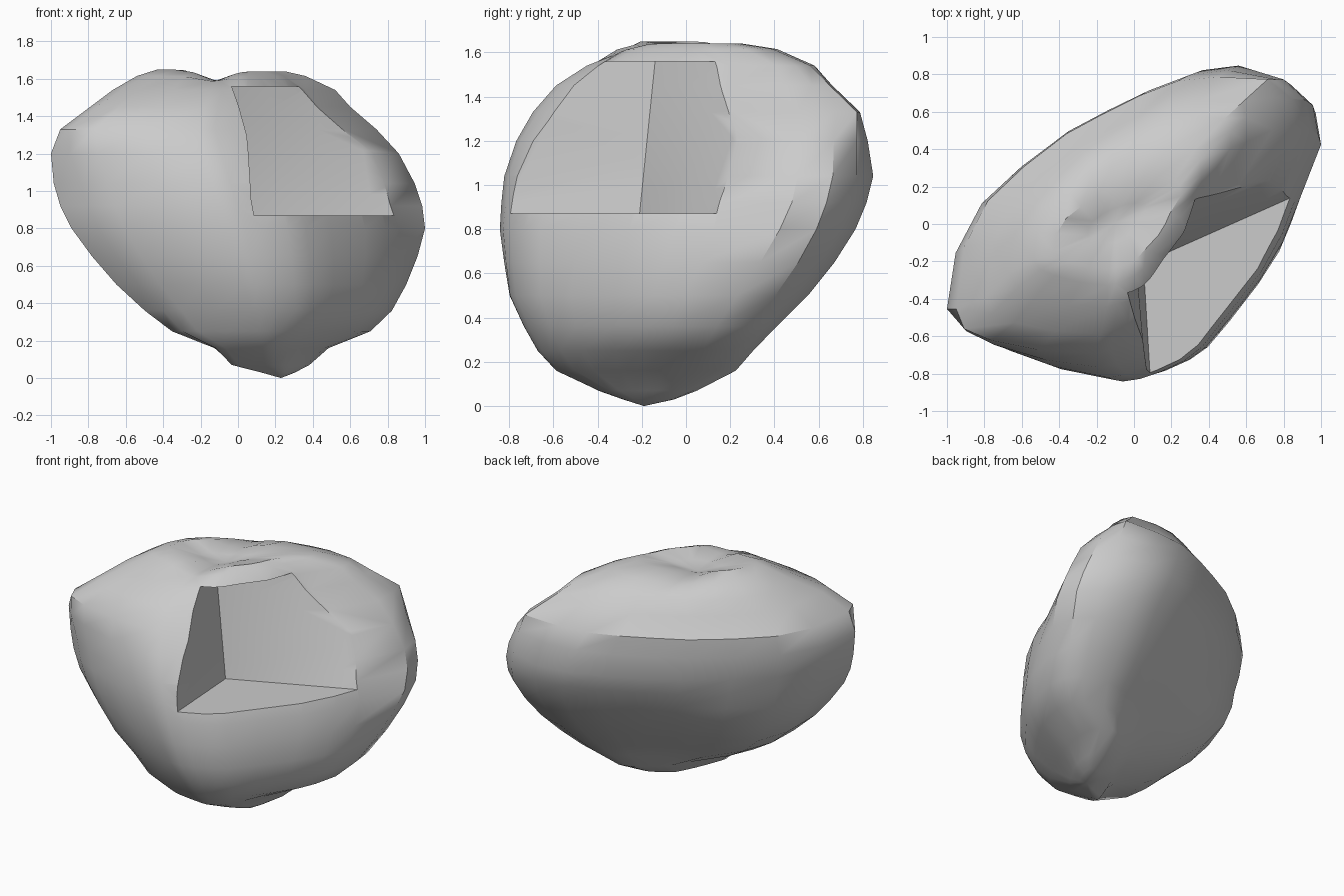
import bpy, bmesh
from math import exp

if "Cube" in bpy.data.objects:
    bpy.data.objects.remove(bpy.data.objects["Cube"])

# Plan outline of the fruit (widest contour seen from above)
OUTLINE = [(-1, -.47), (-.85, -.60), (-.7, -.68), (-.42, -.78), (-.12, -.84), (-.02, -.84),
           (.09, -.81), (.23, -.75), (.35, -.67), (.5, -.5), (.7, -.25), (.85, -.03),
           (.93, .15), (1, .44), (.97, .66), (.85, .77), (.6, .845), (.4, .82),
           (.16, .73), (-.07, .62), (-.3, .50), (-.57, .30), (-.8, .09), (-.95, -.19)]

# Outline changes: hollow right flank, square upper shoulders, back left bulge, bottom point
DENT = {5: (0, .02), 6: (0, .03), 7: (-.01, .03), 8: (-.03, .03), 9: (-.04, .04),
        10: (-.05, .03), 11: (-.09, .02), 12: (-.10, .03), 13: (0, .06)}
SHOULDER = {0: (0, -.10), 1: (-.10, -.09), 2: (-.08, -.08), 3: (-.05, -.04),
            14: (.03, .06), 15: (.12, .06), 16: (.05, 0)}
BULGE = {21: (-.04, .05), 22: (-.10, .10), 23: (-.05, .08)}
POINT = {0: (.05, -.2), 1: (-.15, -.22), 2: (-.12, -.15), 3: (-.05, -.05), 21: (.1, -.05),
         22: (.2, -.05), 23: (.2, -.05)}

# Height levels: z, x min, x max, y min, y max
LEVELS = [(.03, .13, .30, -.28, -.06), (.07, -.02, .37, -.39, .04), (.16, -.12, .47, -.58, .21),
          (.25, -.34, .69, -.665, .29), (.36, -.485, .81, -.73, .40), (.5, -.65, .90, -.80, .55),
          (.65, -.78, .96, -.825, .67), (.8, -.89, 1, -.845, .765), (.92, -.95, .985, -.838, .815),
          (1.04, -.985, .945, -.825, .845), (1.2, -1, .86, -.77, .82), (1.33, -.95, .74, -.695, .785),
          (1.45, -.79, .60, -.59, .66), (1.54, -.67, .52, -.45, .58), (1.615, -.54, .36, -.33, .41),
          (1.64, -.43, .25, -.24, .25), (1.61, -.25, .06, -.10, .11)]


def add_object(name, bm):
    bmesh.ops.recalc_face_normals(bm, faces=bm.faces)
    me = bpy.data.meshes.new(name)
    bm.to_mesh(me)
    bm.free()
    ob = bpy.data.objects.new(name, me)
    bpy.context.collection.objects.link(ob)
    return ob


def ramp(z, a, b):
    return max(0, min((z - a) / (b - a), 1))


# Fruit body: lofted contours closed by a bottom tip and a creased top dimple
bm = bmesh.new()
rings = []
for z, x0, x1, y0, y1 in LEVELS:
    weights = [(DENT, ramp(z, .45, .9) + ramp(z, 1.2, 1.54) - ramp(z, 1.55, 1.63)),
               (SHOULDER, ramp(z, 1.12, 1.33) - .5 * ramp(z, 1.45, 1.62)),
               (BULGE, ramp(z, .15, .4) * (1 - ramp(z, .6, .95))),
               (POINT, 1 - ramp(z, .07, .3))]
    stretch = .08 * ramp(z, .5, 0)
    ring = []
    for i, (px, py) in enumerate(OUTLINE):
        for table, w in weights:
            dx, dy = table.get(i, (0, 0))
            px, py = px + dx * w, py + dy * w
        along = stretch * (.82 * px + .57 * py)
        px, py = px + .82 * along, py + .57 * along
        x = (x0 + x1) / 2 + px * (x1 - x0) / 2
        y = (y0 + y1) / 2 + py / .843 * (y1 - y0) / 2
        crease = .05 * exp(-((x + .13) / .1) ** 2) * ramp(z, 1.59, 1.635)
        lift = .01 if z == 1.64 and x < -.2 else 0
        ring.append(bm.verts.new((x, y, z + lift - crease)))
    rings.append(ring)
n = len(OUTLINE)
for a, b in zip(rings, rings[1:]):
    for i in range(n):
        j = (i + 1) % n
        bm.faces.new((a[i], a[j], b[j], b[i]))
for ring, tip in ((rings[0], (.23, -.19, 0)), (rings[-1], (-.1, .01, 1.565))):
    v = bm.verts.new(tip)
    for i in range(n):
        bm.faces.new((ring[i], ring[(i + 1) % n], v))
body = add_object("fruit_body", bm)

# Wedge-shaped cutter for the notch, with floor and leaning walls
floor = [(.05, -.21), (.11, -1.2), (1.4, -1.2), (1.4, .39)]
roof = [(-.07, -.14), (.097, -1.2), (1.4, -1.2), (1.3, .80)]
bm = bmesh.new()
lo = [bm.verts.new((x, y, .87)) for x, y in floor]
hi = [bm.verts.new((x, y, 1.558)) for x, y in roof]
bm.faces.new(lo)
bm.faces.new(hi)
for i in range(4):
    j = (i + 1) % 4
    side = bm.faces.new((lo[i], lo[j], hi[j], hi[i]))
# Subdivide the twisted back wall so it stays smooth
bmesh.ops.subdivide_edges(bm, edges=list(side.edges), cuts=5, use_grid_fill=True)
bmesh.ops.triangulate(bm, faces=bm.faces)
cutter = add_object("notch_cutter", bm)
cutter.hide_render = True

mod = body.modifiers.new("notch", 'BOOLEAN')
mod.operation = 'DIFFERENCE'
mod.solver = 'EXACT'
mod.object = cutter
bpy.context.view_layer.objects.active = body
body.select_set(True)
bpy.ops.object.modifier_apply(modifier=mod.name)
bpy.data.objects.remove(cutter)
bpy.ops.object.shade_smooth_by_angle(angle=.6)
